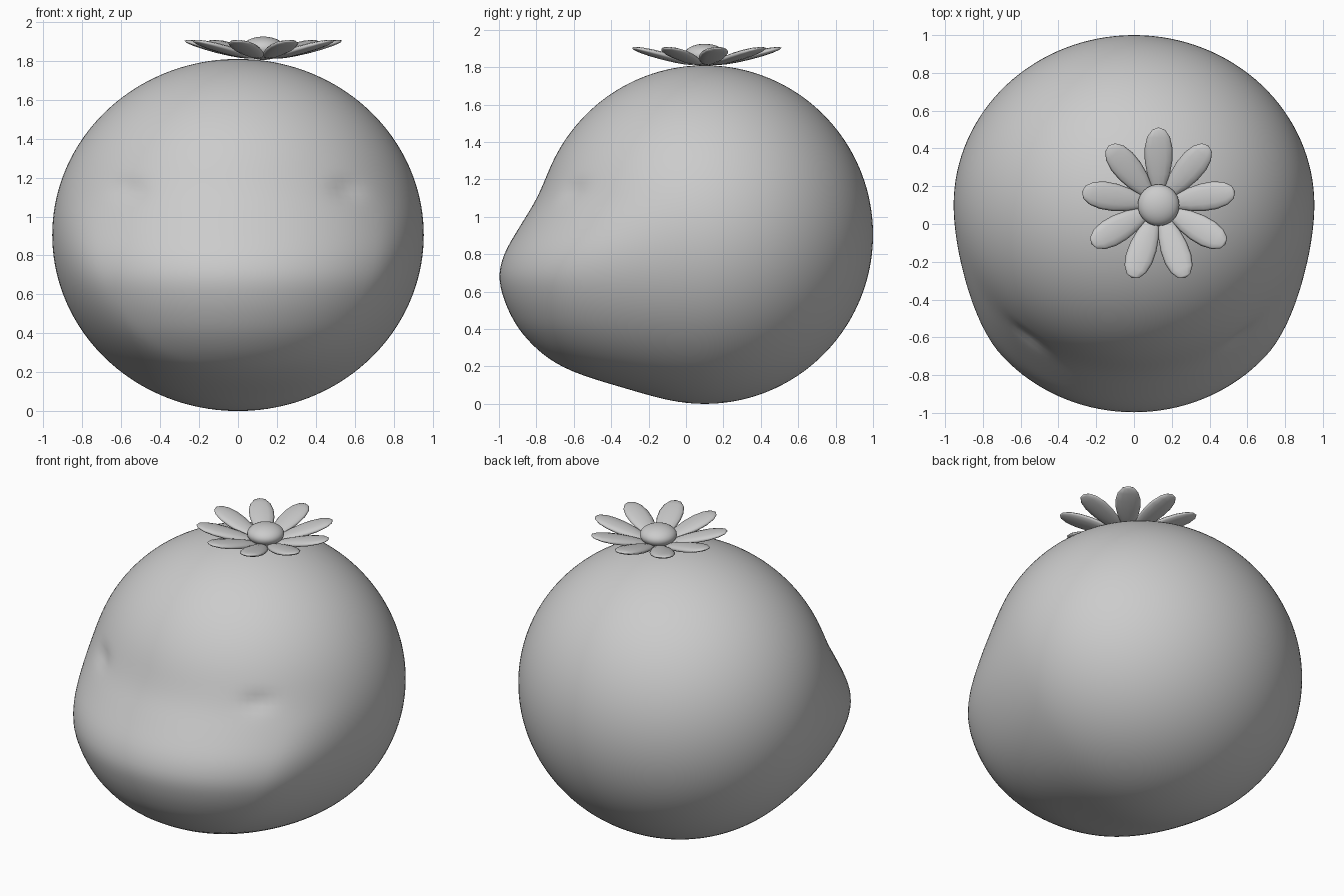
import bpy, bmesh, math
from mathutils import Matrix, Vector

if "Cube" in bpy.data.objects:
    bpy.data.objects.remove(bpy.data.objects["Cube"])


def interp(points, v):
    """Smoothly eased lookup between (position, value) pairs."""
    if v <= points[0][0]:
        return points[0][1]
    for (a, fa), (b, fb) in zip(points, points[1:]):
        if v <= b:
            return fa + (fb - fa) * (v - a) / (b - a)
    return points[-1][1]


def add_object(name, bm):
    bmesh.ops.recalc_face_normals(bm, faces=bm.faces)
    for f in bm.faces:
        f.smooth = True
    mesh = bpy.data.meshes.new(name)
    bm.to_mesh(mesh)
    bm.free()
    ob = bpy.data.objects.new(name, mesh)
    bpy.context.collection.objects.link(ob)
    return ob


# Round body with a muzzle bulge low on the front and two shallow eye dents
CENTRE = Vector((0, 0.1, 0.905))
RADII = Vector((0.955, 0.9, 0.905))
BULGE = [(0.0, 0.0), (0.06, 0.12), (0.13, 0.6), (0.2, 0.88), (0.28, 1.0),
         (0.4, 1.06), (0.55, 1.04), (0.67, 0.99), (0.75, 0.87), (0.82, 0.72),
         (0.92, 0.45), (1.0, 0.26), (1.08, 0.1), (1.16, 0.02), (1.24, 0.0)]

bm = bmesh.new()
bmesh.ops.create_uvsphere(bm, u_segments=128, v_segments=80, radius=1)
for v in bm.verts:
    n = v.co.copy()
    p = CENTRE + n * RADII
    t = min(max(-n.y / 0.65, 0), 1)
    front = t * t * (3 - 2 * t)
    # average nearby lookups so the bulge profile stays smooth
    g = sum(interp(BULGE, p.z + d) for d in (-0.04, -0.02, 0, 0.02, 0.04)) / 5
    p.y -= 0.233 * g * front
    if n.y < 0:
        dx, dz = (abs(p.x) - 0.56) / 0.075, (p.z - 1.14) / 0.05
        p -= n * 0.018 * math.exp(-dx * dx - dz * dz)
    v.co = p
add_object("body", bm)

# Flower: nine upturned petals round a button centre
FLOWER = Vector((0.13, 0.1, 1.865))
for i in range(9):
    bm = bmesh.new()
    bmesh.ops.create_uvsphere(bm, u_segments=12, v_segments=8, radius=1)
    for v in bm.verts:
        along, side, up = v.co.z, v.co.x, v.co.y
        v.co = (along * 0.182, side * 0.073 * (1 + 0.25 * along), up * 0.021)
    place = (Matrix.Translation(FLOWER)
             @ Matrix.Rotation(math.radians(90 + 40 * i), 4, 'Z')
             @ Matrix.Translation((0.235, 0, -0.005))
             @ Matrix.Rotation(math.radians(-14), 4, 'Y'))
    bmesh.ops.transform(bm, matrix=place, verts=bm.verts)
    add_object(f"petal_{i + 1}", bm)

bm = bmesh.new()
bmesh.ops.create_uvsphere(bm, u_segments=32, v_segments=16, radius=1)
bmesh.ops.scale(bm, vec=(0.11, 0.11, 0.06), verts=bm.verts)
bmesh.ops.translate(bm, vec=FLOWER, verts=bm.verts)
add_object("flower_centre", bm)
